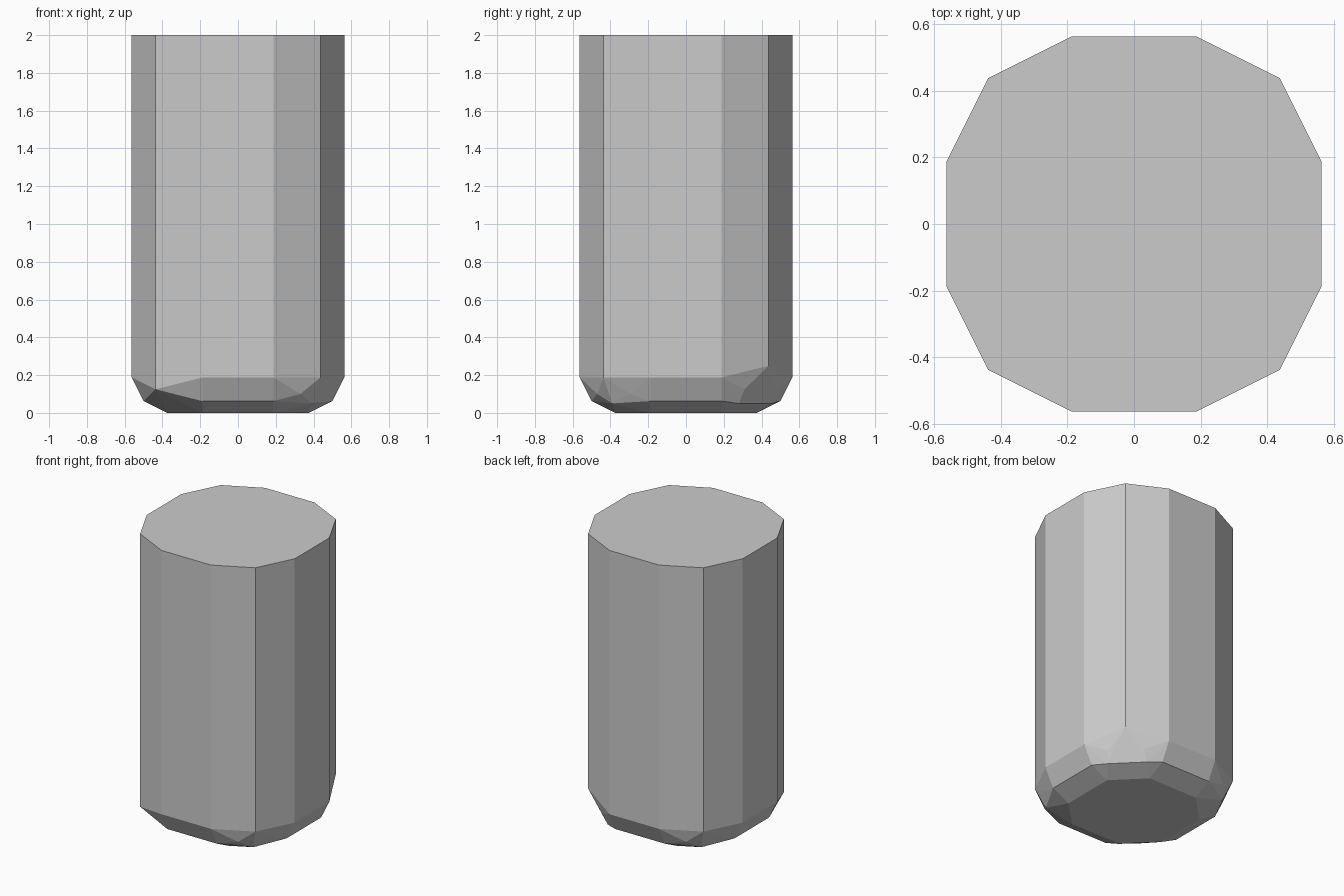
import bpy, bmesh

if "Cube" in bpy.data.objects:
    bpy.data.objects.remove(bpy.data.objects["Cube"])

R, C, S = 0.5625, 0.4375, 0.1875   # side distance, corner, half side width

# Points of the straight twelve-sided wall; bottom corners end at uneven heights
corner_base = {(1, 1): 0.25, (1, -1): 0.1875, (-1, -1): 0.125, (-1, 1): 0.1875}
pts = []
for (sx, sy), low in corner_base.items():
    pts += [(sx * C, sy * C, 2), (sx * C, sy * C, low)]
    for x, y in ((R, S), (S, R)):
        pts += [(sx * x, sy * y, 2), (sx * x, sy * y, 0.1875)]
    # Rounded foot: lower bevel ring and flat base
    for x, y, z in ((0.5, S, 0.0625), (S, 0.5, 0.0625), (0.375, S, 0), (S, 0.375, 0)):
        pts.append((sx * x, sy * y, z))

# Chipped transitions near the foot corners
for sx, sy in ((1, -1), (-1, 1)):
    pts += [(sx * 0.39, sy * 0.39, 0.05), (sx * 0.33, sy * 0.47, 0.1),
            (sx * 0.47, sy * 0.29, 0.1)]
pts += [(0.47, 0.31, 0.125), (0.31, 0.47, 0.125), (0.37, 0.37, 0.075),
        (0.45, 0.28, 0.05), (0.28, 0.45, 0.05)]

# Wrap the points into one closed faceted body
bm = bmesh.new()
for p in pts:
    bm.verts.new(p)
res = bmesh.ops.convex_hull(bm, input=bm.verts)
loose = [v for v in bm.verts if not v.link_faces]
bmesh.ops.delete(bm, geom=loose, context='VERTS')
bmesh.ops.dissolve_limit(bm, angle_limit=0.01, verts=bm.verts, edges=bm.edges)
bmesh.ops.recalc_face_normals(bm, faces=bm.faces)

mesh = bpy.data.meshes.new("faceted_column")
bm.to_mesh(mesh)
bm.free()
body = bpy.data.objects.new("faceted_column", mesh)
bpy.context.collection.objects.link(body)
